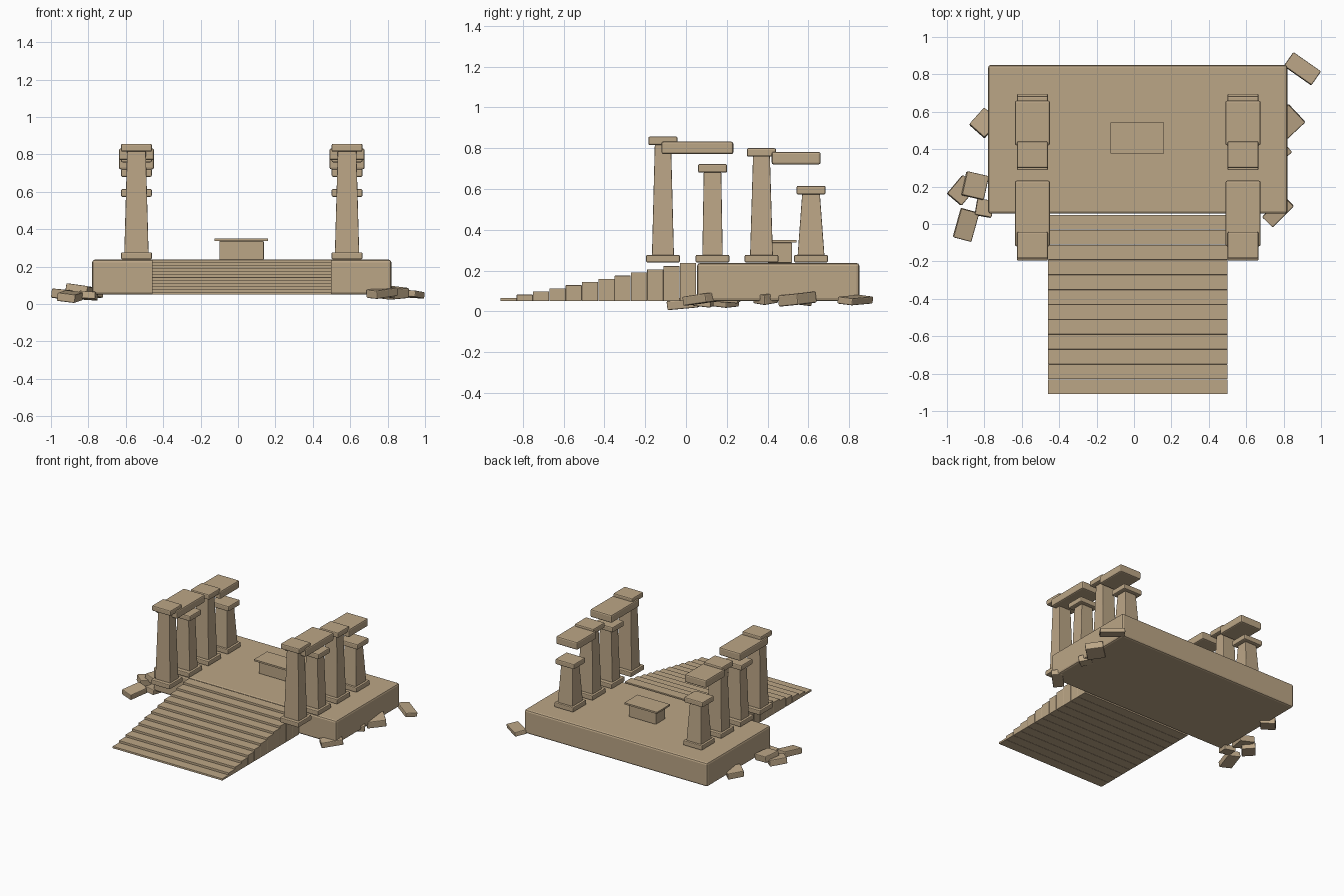
import bpy
import bmesh
from math import radians
from mathutils import Matrix, Euler, Vector

if "Cube" in bpy.data.objects:
    bpy.data.objects.remove(bpy.data.objects["Cube"], do_unlink=True)

# Single sandstone colour
stone = bpy.data.materials.new("sandstone")
stone.use_nodes = True
COLOUR = (0.50, 0.38, 0.24, 1)
stone.diffuse_color = COLOUR
stone.node_tree.nodes["Principled BSDF"].inputs["Base Color"].default_value = COLOUR


def block(name, centre, size, bevel=0.0, taper=(1, 1), turn=(0, 0, 0)):
    """Box with an optional tapered top, tilt and rounded edges."""
    bm = bmesh.new()
    bmesh.ops.create_cube(bm, size=1)
    for v in bm.verts:
        if v.co.z > 0:
            v.co.x *= taper[0]
            v.co.y *= taper[1]
        v.co = Vector(a * b for a, b in zip(v.co, size))
    mesh = bpy.data.meshes.new(name)
    bm.to_mesh(mesh)
    bm.free()
    mesh.materials.append(stone)
    obj = bpy.data.objects.new(name, mesh)
    bpy.context.collection.objects.link(obj)
    rotation = Euler([radians(a) for a in turn]).to_matrix().to_4x4()
    obj.matrix_world = Matrix.Translation(centre) @ rotation
    if bevel:
        mod = obj.modifiers.new("worn_edges", 'BEVEL')
        mod.width = bevel
        mod.segments = 2
    return obj


def span(name, low, high, **options):
    """Box given by its two opposite corners."""
    low, high = Vector(low), Vector(high)
    return block(name, (low + high) / 2, high - low, **options)


MID, GROUND, FLOOR = 0.02, 0.05, 0.237

# Platform
span("platform", (-0.78, 0.055, GROUND), (0.82, 0.85, FLOOR), bevel=0.014)

# Broad staircase
STEPS, DEPTH = 12, 0.08
for i in range(STEPS):
    y = -0.91 + i * DEPTH
    top = GROUND + (FLOOR - GROUND) * (i + 1) / STEPS
    span("stair_step", (MID - 0.48, y, GROUND), (MID + 0.48, y + DEPTH - 0.001, top),
         bevel=0.002)

# Altar
span("altar_body", (-0.10, 0.40, FLOOR), (0.138, 0.52, 0.337), bevel=0.005)
span("altar_slab", (-0.125, 0.377, 0.337), (0.16, 0.542, 0.35))

# Broken colonnades: y, top height, shaft depth, shaft depth taper
COLUMNS = ((-0.113, 0.857, 0.108, 0.74), (0.13, 0.722, 0.100, 0.86),
           (0.37, 0.80, 0.112, 0.74), (0.613, 0.615, 0.132, 0.66))
LINTELS = ((-0.12, 0.232, 0.77, 0.832), (0.42, 0.66, 0.72, 0.782))
for side, word in ((-1, "right"), (1, "left")):
    x = MID + side * 0.563
    for y, top, depth, taper in COLUMNS:
        block(word + "_column_base", (x, y, 0.258), (0.165, 0.165, 0.037), 0.006)
        height = top - 0.04 - 0.27
        block(word + "_column_shaft", (x, y, 0.27 + height / 2),
              (0.13, depth, height), 0.004, taper=(0.77, taper))
        block(word + "_column_cap", (x, y, top - 0.021), (0.165, 0.143, 0.042), 0.008)
    for y0, y1, z0, z1 in LINTELS:
        span(word + "_lintel", (x - 0.094, y0, z0), (x + 0.094, y1, z1), bevel=0.01)

# Fallen rubble around the platform: centre, size, tilt
RUBBLE = (
    ((0.90, 0.83, 0.055), (0.18, 0.09, 0.035), (-6, 3, -35)),
    ((0.82, 0.545, 0.06), (0.14, 0.13, 0.055), (5, -4, 43)),
    ((0.78, 0.39, 0.065), (0.09, 0.09, 0.05), (8, 6, 40)),
    ((0.77, 0.067, 0.06), (0.16, 0.08, 0.045), (4, -6, 45)),
    ((-0.80, 0.54, 0.06), (0.12, 0.11, 0.05), (-5, 6, 48)),
    ((-0.92, 0.18, 0.05), (0.13, 0.10, 0.05), (4, 5, 50)),
    ((-0.85, 0.205, 0.075), (0.12, 0.13, 0.05), (-4, 8, -13)),
    ((-0.898, -0.005, 0.04), (0.10, 0.16, 0.045), (5, 7, -15)),
    ((-0.80, 0.085, 0.045), (0.09, 0.09, 0.04), (-6, 4, -10)),
)
for centre, size, tilt in RUBBLE:
    block("rubble_block", centre, size, 0.006, turn=tilt)
